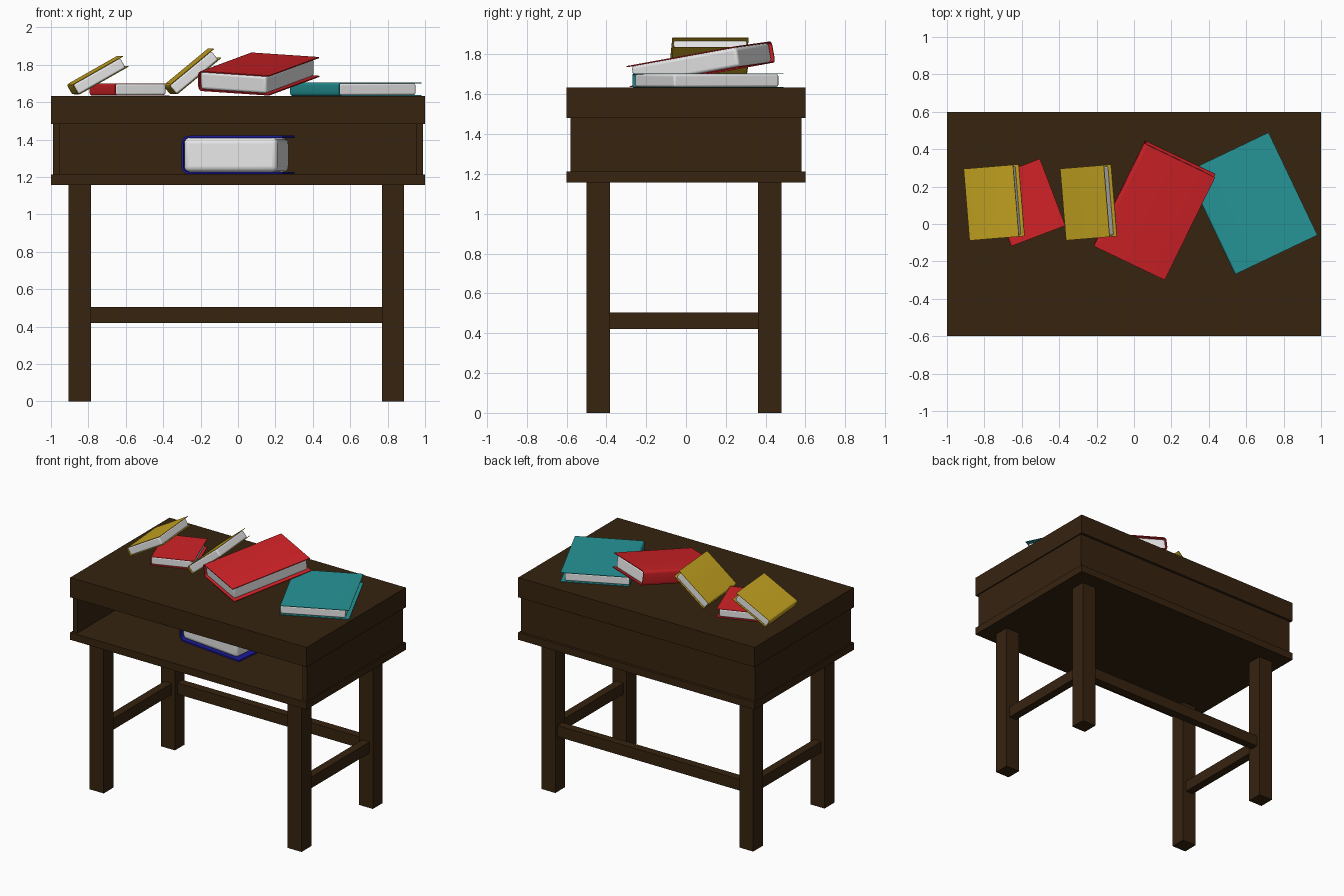
import bpy, bmesh, math
from mathutils import Matrix, Vector

if "Cube" in bpy.data.objects:
    bpy.data.objects.remove(bpy.data.objects["Cube"])


def material(name, rgb):
    m = bpy.data.materials.new(name)
    m.diffuse_color = (*rgb, 1)
    m.use_nodes = True
    m.node_tree.nodes["Principled BSDF"].inputs["Base Color"].default_value = m.diffuse_color
    return m


WOOD = material("dark wood", (0.037, 0.017, 0.005))
RED = material("red cover", (0.64, 0.016, 0.02))
TEAL = material("teal cover", (0.019, 0.30, 0.31))
YELLOW = material("yellow cover", (0.59, 0.39, 0.016))
BLUE = material("blue cover", (0.01, 0.01, 0.33))
PAPER = material("white paper", (0.8, 0.8, 0.8))


def make_object(name, bm, mat):
    bmesh.ops.recalc_face_normals(bm, faces=bm.faces)
    me = bpy.data.meshes.new(name)
    bm.to_mesh(me)
    bm.free()
    me.materials.append(mat)
    ob = bpy.data.objects.new(name, me)
    bpy.context.collection.objects.link(ob)
    return ob


def box(name, x0, x1, y0, y1, z0, z1, mat=WOOD):
    bm = bmesh.new()
    bmesh.ops.create_cube(bm, size=1)
    for v in bm.verts:
        v.co = ((x0 + x1) / 2 + v.co.x * (x1 - x0),
                (y0 + y1) / 2 + v.co.y * (y1 - y0),
                (z0 + z1) / 2 + v.co.z * (z1 - z0))
    return make_object(name, bm, mat)


def smooth(ob):
    bpy.ops.object.select_all(action='DESELECT')
    ob.select_set(True)
    bpy.context.view_layer.objects.active = ob
    bpy.ops.object.shade_smooth_by_angle(angle=math.radians(40))


def book(name, w, l, t, matrix, mat):
    """Spine on local -x; width w along x, length l along y, thickness t."""
    c, r = 0.055 * t, 0.2 * t

    def side(inset, radius):
        # bent C outline from lower fore-edge round the spine to the upper one
        x, z = -w / 2 + inset, t / 2 - inset
        pts = [(w / 2, -z)]
        for i in range(5):
            a = math.radians(-90 - 22.5 * i)
            pts.append((x + radius + radius * math.cos(a), -z + radius + radius * math.sin(a)))
        pts += [(px, -pz) for px, pz in reversed(pts)]
        return pts

    # wrapped cover
    outer, inner = side(0, r), side(c, r - c)
    bm = bmesh.new()
    rings = []
    for y in (-l / 2, l / 2):
        rings.append([[bm.verts.new((x, y, z)) for x, z in p] for p in (outer, inner)])
    (o0, i0), (o1, i1) = rings
    n = len(outer)
    for k in range(n - 1):
        bm.faces.new((o0[k], o0[k + 1], o1[k + 1], o1[k]))
        bm.faces.new((i0[k], i1[k], i1[k + 1], i0[k + 1]))
        bm.faces.new((o0[k], i0[k], i0[k + 1], o0[k + 1]))
        bm.faces.new((o1[k], o1[k + 1], i1[k + 1], i1[k]))
    for k in (0, n - 1):
        bm.faces.new((o0[k], o1[k], i1[k], i0[k]))
    cover = make_object(name + "_cover", bm, mat)
    cover.matrix_world = matrix
    smooth(cover)

    # page block with softened edges
    pages = box(name + "_pages", -w / 2 + c, w / 2 - 0.055 * w,
                -l / 2 + 0.02 * l, l / 2 - 0.02 * l, -t / 2 + c, t / 2 - c, PAPER)
    pages.matrix_world = matrix
    bev = pages.modifiers.new("soft_edges", 'BEVEL')
    bev.width, bev.segments = r - c, 4
    smooth(pages)


def placed(x, y, z, yaw, lift=0):
    return (Matrix.Translation((x, y, z)) @ Matrix.Rotation(math.radians(yaw), 4, 'Z')
            @ Matrix.Rotation(math.radians(-lift), 4, 'Y'))


# desk body with open front
box("desk_top", -1, 1, -0.6, 0.6, 1.482, 1.633)
box("shelf_floor", -1, 1, -0.6, 0.6, 1.157, 1.213)
box("left_wall", -0.99, -0.953, -0.58, 0.58, 1.213, 1.482)
box("right_wall", 0.953, 0.99, -0.58, 0.58, 1.213, 1.482)
box("back_wall", -0.953, 0.953, 0.543, 0.58, 1.213, 1.482)

# legs and stretchers
for side, x0 in (("left", -0.905), ("right", 0.77)):
    for end, y0 in (("front", -0.5), ("back", 0.362)):
        box(f"{end}_{side}_leg", x0, x0 + 0.118, y0, y0 + 0.118, 0, 1.157)
    box(side + "_stretcher", x0 + 0.028, x0 + 0.09, -0.382, 0.362, 0.42, 0.505)
box("back_stretcher", -0.787, 0.77, 0.39, 0.452, 0.42, 0.505)

# books on the desk
book("small_red_book", 0.31, 0.383, 0.066, placed(-0.58, 0.115, 1.668, 20.8), RED)
book("teal_book", 0.488, 0.608, 0.071, placed(0.63, 0.11, 1.669, 25.5), TEAL)
book("left_yellow_book", 0.31, 0.385, 0.065, placed(-0.75, 0.115, 1.742, 4.7, 29.5), YELLOW)
book("right_yellow_book", 0.31, 0.385, 0.065, placed(-0.245, 0.115, 1.762, 4.7, 39.5), YELLOW)

# large red book leaning, raised at its back end
ey = Vector((0.27, 0.55, 0.1)).normalized()
ex = Vector((0.38, -0.18, -0.025))
ex = (ex - ey * ex.dot(ey)).normalized()
ez = ex.cross(ey)
lean = Matrix((ex, ey, ez)).transposed().to_4x4()
book("large_red_book", 0.42, 0.62, 0.108,
     Matrix.Translation(Vector((0.11, 0.065, 1.804)) - ez * 0.054) @ lean, RED)

# book stored in the open shelf
book("blue_book", 0.545, 0.61, 0.205, placed(0.0, 0.0, 1.318, -6), BLUE)
